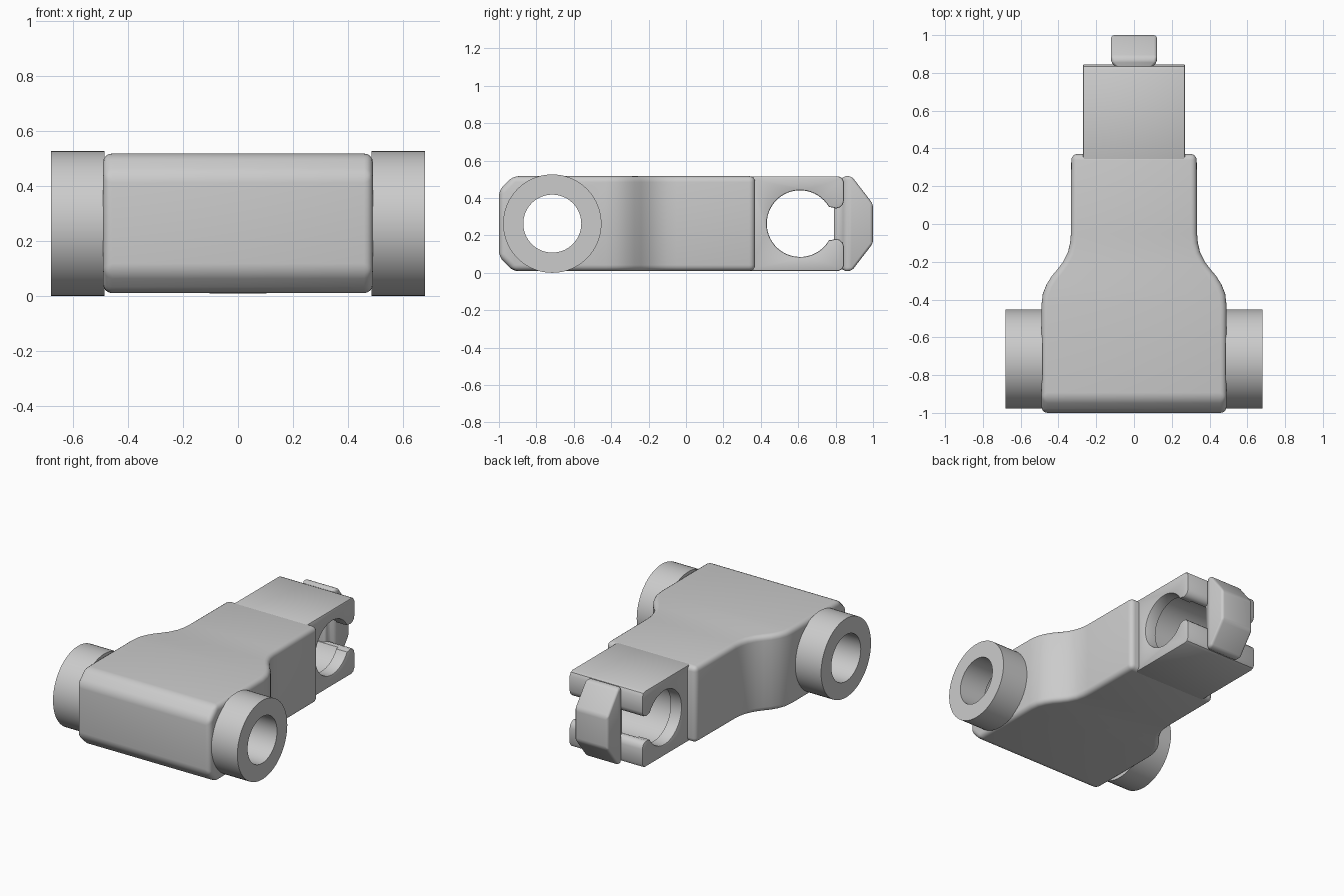
import bpy, bmesh, math
from mathutils import Matrix

if "Cube" in bpy.data.objects:
    bpy.data.objects.remove(bpy.data.objects["Cube"])

ZC = 0.263          # height of both bore axes
BOT, TOP = 0.01, 0.517


def finish(name, bm):
    bmesh.ops.recalc_face_normals(bm, faces=bm.faces)
    me = bpy.data.meshes.new(name)
    bm.to_mesh(me)
    bm.free()
    ob = bpy.data.objects.new(name, me)
    bpy.context.collection.objects.link(ob)
    return ob


def prism(points, vec):
    bm = bmesh.new()
    face = bm.faces.new([bm.verts.new(p) for p in points])
    res = bmesh.ops.extrude_face_region(bm, geom=[face])
    verts = [v for v in res["geom"] if isinstance(v, bmesh.types.BMVert)]
    bmesh.ops.translate(bm, verts=verts, vec=vec)
    return bm


def apply_all(ob):
    bpy.ops.object.select_all(action='DESELECT')
    bpy.context.view_layer.objects.active = ob
    ob.select_set(True)
    for m in list(ob.modifiers):
        bpy.ops.object.modifier_apply(modifier=m.name)


def bevel(ob, width, segments, angle=35):
    m = ob.modifiers.new("bevel", 'BEVEL')
    m.width, m.segments = width, segments
    m.limit_method, m.angle_limit = 'ANGLE', math.radians(angle)
    apply_all(ob)


def bore(ob, y, radius, half):
    bm = bmesh.new()
    mat = Matrix.Translation((0, y, ZC)) @ Matrix.Rotation(math.pi / 2, 4, 'Y')
    bmesh.ops.create_cone(bm, cap_ends=True, segments=64, radius1=radius,
                          radius2=radius, depth=2 * half, matrix=mat)
    cutter = finish("bore_cutter", bm)
    cutter.hide_render = True
    m = ob.modifiers.new("bore", 'BOOLEAN')
    m.operation, m.object, m.solver = 'DIFFERENCE', cutter, 'EXACT'
    apply_all(ob)
    bpy.data.objects.remove(cutter)


def smooth(ob):
    apply_all(ob)
    bpy.ops.object.shade_smooth_by_angle(angle=math.radians(32))


# Main body: shouldered outline, chamfered front, rounded edges
side = [(0.49, -1.0), (0.49, -0.43), (0.483, -0.37), (0.463, -0.32),
        (0.435, -0.275), (0.405, -0.24), (0.375, -0.2), (0.35, -0.15),
        (0.338, -0.1), (0.334, -0.05), (0.332, 0.37)]
outline = side + [(-x, y) for x, y in reversed(side)]
bm = prism([(x, y, BOT) for x, y in outline], (0, 0, TOP - BOT))
front = [e for e in bm.edges if all(v.co.y < -0.99 for v in e.verts)
         and abs(e.verts[0].co.x - e.verts[1].co.x) > 0.5]
bmesh.ops.bevel(bm, geom=front, offset=0.075, segments=1, affect='EDGES')
body = finish("main_body", bm)
bevel(body, 0.032, 4)
bore(body, -0.72, 0.18, 1.0)
smooth(body)

# Clip head: open ring profile extruded across the width
HY, HR = 0.61, 0.178
half = [(0.335, BOT - ZC), (0.815, BOT - ZC), (0.833, BOT - ZC + 0.008),
        (0.845, BOT - ZC + 0.03), (0.845, -0.125), (0.838, -0.102),
        (0.822, -0.087), (0.802, -0.081), (0.785, -0.086)]
a0 = math.radians(30)
N = 44
arc = [(HY + HR * math.cos(a), HR * math.sin(a)) for a in
       [-a0 - (2 * math.pi - 2 * a0) * i / N for i in range(N + 1)]]
profile = half + arc + [(y, -z) for y, z in reversed(half)]
head = finish("clip_head", prism([(-0.27, y, ZC + z) for y, z in profile], (0.54, 0, 0)))
bevel(head, 0.007, 2, 50)
bore(head, HY, 0.195, 0.19)
smooth(head)

# End tab: rectangles lofted along y (y, half height, half width)
bm = bmesh.new()
rings = []
for y, h, w in [(0.79, 0.235, 0.09), (0.825, 0.24, 0.09), (0.855, 0.254, 0.122),
                (0.885, 0.254, 0.122), (1.0, 0.105, 0.122)]:
    rings.append([bm.verts.new((sx * w, y, ZC + sz * h))
                  for sx, sz in ((-1, -1), (1, -1), (1, 1), (-1, 1))])
for a, b in zip(rings, rings[1:]):
    for i in range(4):
        j = (i + 1) % 4
        bm.faces.new((a[i], a[j], b[j], b[i]))
bm.faces.new(rings[0])
bm.faces.new(rings[-1])
tab = finish("end_tab", bm)
bevel(tab, 0.018, 3)
smooth(tab)

# Side bosses: hollow tubes turned about the x axis
for name, s in (("right_boss", 1), ("left_boss", -1)):
    bm = bmesh.new()
    loops = []
    for i in range(64):
        a = 2 * math.pi * i / 64
        loops.append([bm.verts.new((s * x, -0.715 + r * math.cos(a), ZC + r * math.sin(a)))
                      for x, r in ((0.485, 0.155), (0.485, 0.263), (0.68, 0.263), (0.68, 0.155))])
    for i in range(64):
        a, b = loops[i], loops[(i + 1) % 64]
        for k in range(4):
            m = (k + 1) % 4
            bm.faces.new((a[k], a[m], b[m], b[k]))
    smooth(finish(name, bm))
